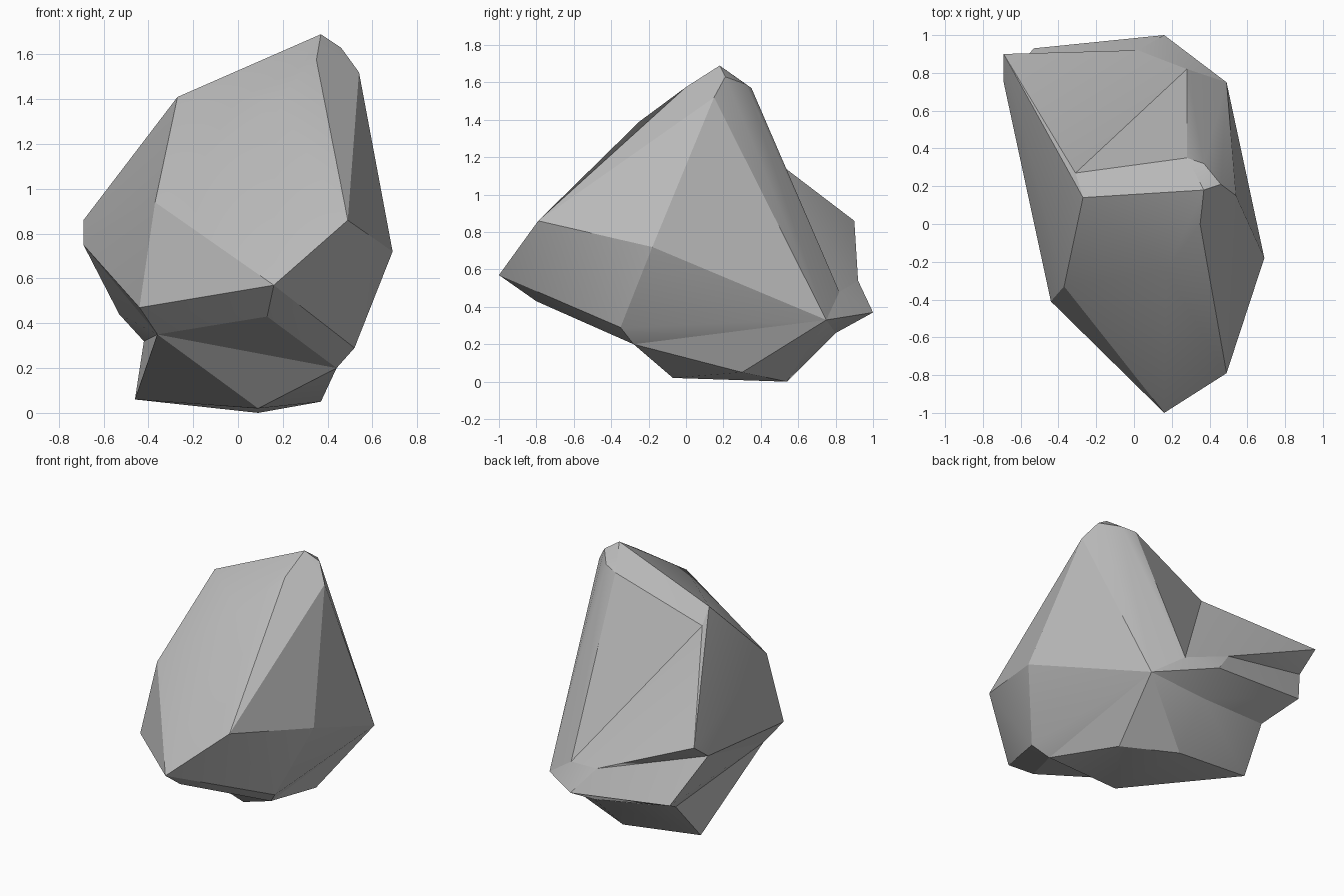
import bpy, bmesh, math

cube = bpy.data.objects.get("Cube")
if cube:
    bpy.data.objects.remove(cube, do_unlink=True)

stone = bpy.data.materials.new("stone_grey")
stone.use_nodes = True
colour = (0.5, 0.5, 0.5, 1)
stone.diffuse_color = colour
bsdf = stone.node_tree.nodes["Principled BSDF"]
bsdf.inputs["Base Color"].default_value = colour
bsdf.inputs["Roughness"].default_value = 0.9

# Named corner points of the boulder
peak = dict(
    summit=(.37, .18, 1.69), peak_left=(.27, .22, 1.62), peak_right=(.46, .21, 1.63),
    shoulder=(.54, .15, 1.52), peak_front=(.35, 0, 1.575), peak_back=(.37, .32, 1.59),
    ridge_back=(.28, .35, 1.57))
front = dict(brow=(.17, -.25, 1.39), cheek=(.49, -.79, .86),
             nose=(.16, -1, .57), chin=(.13, -.8, .43))
side = dict(bulge=(.69, -.18, .72), low_side=(.52, -.35, .29))
spur = dict(spur_tip=(-.69, .9, .86))
# Corners shared between neighbouring masses
left_edge = dict(ridge_end=(-.27, .14, 1.41), ridge_low=(-.31, .27, 1.34),
                 left_fold=(-.37, -.33, .94), left_jaw=(-.44, -.41, .47))
notch = dict(notch_tip=(.02, .92, .54), notch_side=(-.69, .75, .75))
back_fold = dict(back_fold=(.28, .82, .48))
back_side = dict(back_side=(.49, .75, .33))
under_left = dict(under_left=(-.36, -.31, .35))
under_right = dict(under_right=(.44, -.28, .2))
ledge = dict(ledge_back=(.16, 1, .37), ledge_left=(-.53, .93, .44))
waist = dict(waist_back=(.12, .8, .26), waist_left=(-.42, .71, .32), waist_right=(.4, .63, .25))
foot = dict(foot_left=(-.46, .5, .06), foot_back=(.09, .54, 0),
            foot_front=(.09, -.07, .02), foot_right=(.37, .3, .05))


def chiselled(name, *groups):
    """Wrap the corner groups in a faceted convex mass."""
    bm = bmesh.new()
    for group in groups:
        for point in group.values():
            bm.verts.new(point)
    bmesh.ops.convex_hull(bm, input=bm.verts[:])
    loose = [v for v in bm.verts if not v.link_faces]
    bmesh.ops.delete(bm, geom=loose, context="VERTS")
    bmesh.ops.recalc_face_normals(bm, faces=bm.faces[:])
    mesh = bpy.data.meshes.new(name)
    bm.to_mesh(mesh)
    bm.free()
    mesh.materials.append(stone)
    obj = bpy.data.objects.new(name, mesh)
    bpy.context.collection.objects.link(obj)
    bpy.ops.object.select_all(action="DESELECT")
    obj.select_set(True)
    bpy.context.view_layer.objects.active = obj
    bpy.ops.object.shade_smooth_by_angle(angle=math.radians(22))


# Main rock, left spur above the notch, back ledge below it, and the base
chiselled("rock_body", peak, front, side, left_edge, back_fold, back_side, under_left, under_right)
chiselled("rock_spur", left_edge, spur, notch, back_fold, under_left)
chiselled("rock_ledge", notch, back_fold, back_side, ledge, waist, under_left, under_right)
chiselled("rock_base", waist, back_side, under_left, under_right, foot)
